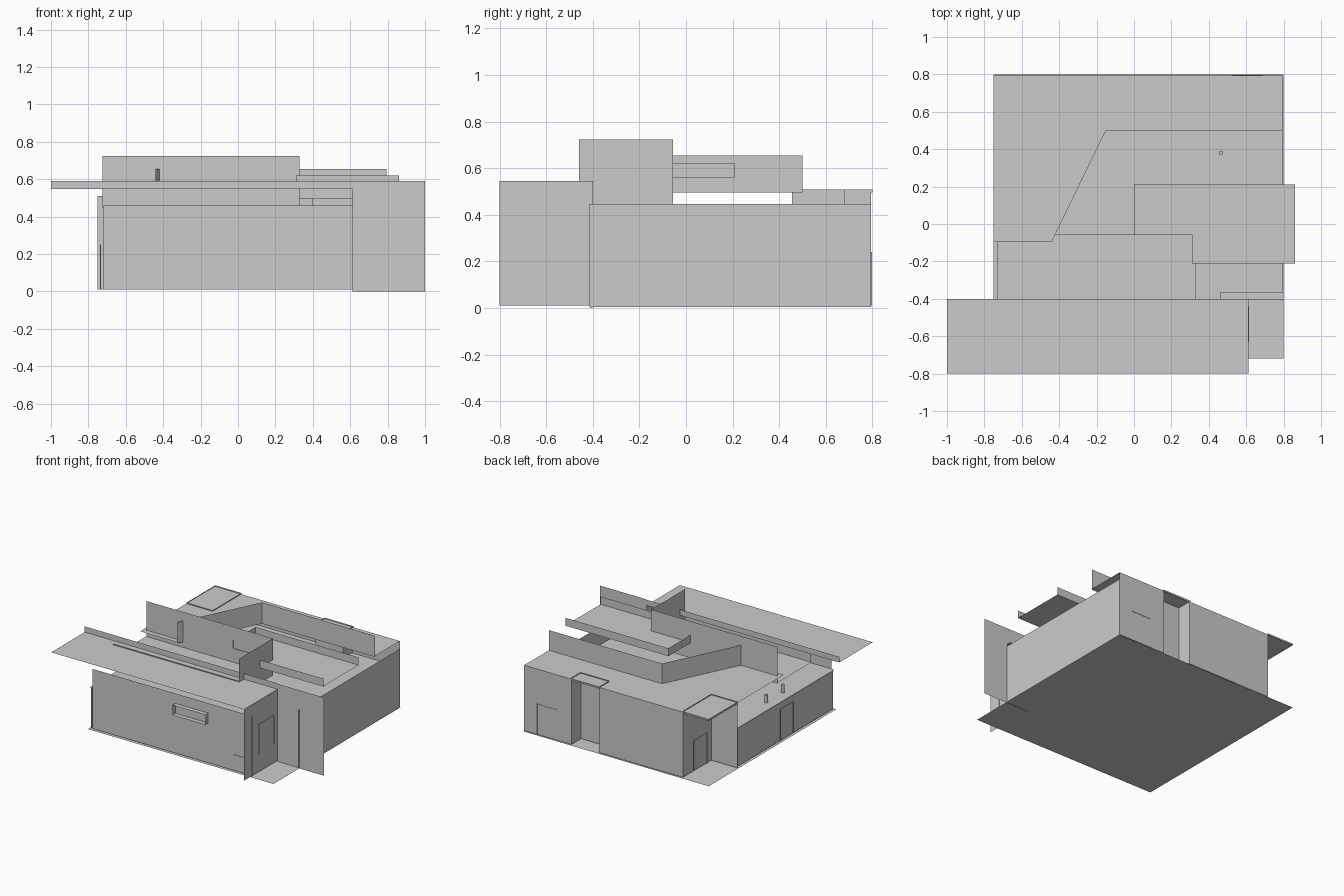
import bpy, bmesh, math

if "Cube" in bpy.data.objects:
    bpy.data.objects.remove(bpy.data.objects["Cube"])


def make(name, bm):
    me = bpy.data.meshes.new(name)
    bm.to_mesh(me)
    bm.free()
    ob = bpy.data.objects.new(name, me)
    bpy.context.collection.objects.link(ob)
    return ob


def sheet(name, faces):
    """One object made of thin flat panels, each a list of corner points."""
    bm = bmesh.new()
    for pts in faces:
        bm.faces.new([bm.verts.new(p) for p in pts])
    bmesh.ops.remove_doubles(bm, verts=bm.verts, dist=0.0005)
    return make(name, bm)


def flat(outline, z):
    return [(x, y, z) for x, y in outline]


def rect(x0, y0, x1, y1):
    return [(x0, y0), (x1, y0), (x1, y1), (x0, y1)]


def fence(path, z0, z1):
    """Upright panels along a plan path."""
    return [[(*a, z0), (*b, z0), (*b, z1), (*a, z1)] for a, b in zip(path, path[1:])]


def box(name, lo, hi):
    bm = bmesh.new()
    bmesh.ops.create_cube(bm, size=1)
    for v in bm.verts:
        v.co = [(lo[i] + hi[i]) / 2 + v.co[i] * (hi[i] - lo[i]) for i in range(3)]
    return make(name, bm)


def frame(name, axis, plane, a0, a1, z0, z1, t=0.005):
    """Door or window trim lying in an x or y plane."""
    bars = [(a0, a0 + t, z0, z1), (a1 - t, a1, z0, z1), (a0, a1, z1 - t, z1)]
    for i, (p, q, r, s) in enumerate(bars):
        lo, hi = (plane - t / 2, p, r), (plane + t / 2, q, s)
        if axis == 'y':
            lo, hi = (p, plane - t / 2, r), (q, plane + t / 2, s)
        box(f"{name}_{i}", lo, hi)


# ground floor plate and the ceiling deck, which steps in at the porches
sheet("floor", [flat(rect(-0.75, -0.72, 0.80, 0.80), 0.004)])
deck = [(-0.75, -0.70), (0.61, -0.70), (0.61, -0.40), (0.795, -0.40), (0.795, 0.79),
        (0.40, 0.79), (0.40, 0.68), (0.17, 0.68), (0.17, 0.79), (-0.53, 0.79),
        (-0.53, 0.455), (-0.75, 0.455)]
sheet("ceiling_deck", [flat(deck, 0.31)])

# front wall with a small projecting window surround
sheet("front_wall", fence([(-0.72, -0.705), (0.615, -0.705)], 0.01, 0.46))
wx0, wx1, wz0, wz1 = -0.03, 0.245, 0.31, 0.385
ring = [(wx0, wz0), (wx1, wz0), (wx1, wz1), (wx0, wz1), (wx0, wz0)]
sheet("front_window_surround",
      [[(a[0], -0.74, a[1]), (b[0], -0.74, b[1]), (b[0], -0.705, b[1]), (a[0], -0.705, a[1])]
       for a, b in zip(ring, ring[1:])])

# back wall with recessed door porch and open corner porch
back = [(0.795, 0.795), (0.40, 0.795), (0.40, 0.68), (0.17, 0.68), (0.17, 0.795),
        (-0.53, 0.795), (-0.53, 0.455), (-0.75, 0.455)]
sheet("back_walls", fence(back, 0.01, 0.503))

# remaining outer walls and the wing panels at the right
sheet("left_wall", fence([(-0.735, 0.455), (-0.735, -0.705)], 0.01, 0.31))
sheet("right_wall", fence([(0.798, -0.415), (0.798, 0.795)], 0.004, 0.447))
sheet("entry_side_wall", fence([(0.612, -0.80), (0.612, -0.40)], 0.01, 0.545))
sheet("wing_panel", fence([(0.612, -0.405), (1.0, -0.405)], 0.0, 0.59))
sheet("entry_ledge", [flat(rect(0.46, -0.405, 0.80, -0.365), 0.46)])

# front roof with upstand
sheet("front_roof", [flat(rect(-1.0, -0.80, 0.612, -0.40), 0.547)])
sheet("front_roof_upstand", fence([(-1.0, -0.40), (0.612, -0.40)], 0.547, 0.59))

# back roof, cut along the angled courtyard edge
edge = [(0.795, 0.50), (-0.15, 0.50), (-0.44, -0.095)]
sheet("back_roof", [flat([(0.795, 0.795), (-0.75, 0.795), (-0.75, -0.095)]
                         + edge[::-1], 0.503)])
sheet("courtyard_parapet", fence(edge, 0.495, 0.655))
for i, r in enumerate([(0.165, 0.68, 0.405, 0.80), (-0.75, 0.455, -0.53, 0.80)]):
    corners = rect(*r)
    sheet(f"porch_roof_trim_{i}", fence(corners + corners[:1], 0.496, 0.509))

# upper room: deck, tall screen with return, and low front wall
sheet("upper_deck", [flat(rect(-0.73, -0.455, 0.33, -0.055), 0.455)])
sheet("upper_screen", fence([(-0.725, -0.055), (0.33, -0.055), (0.33, -0.46)], 0.445, 0.723))
sheet("upper_front_wall", fence([(-0.725, -0.457), (0.33, -0.457)], 0.447, 0.554))

# stepped canopy: a low plate edged with upstand fascias
canopy = [(0.86, 0.21), (0.0, 0.21), (0.0, -0.06), (0.31, -0.06), (0.31, -0.21), (0.86, -0.21)]
sheet("canopy_plate", [flat(canopy, 0.562)])
sheet("canopy_fascia", fence(canopy[:3], 0.56, 0.62) + fence(canopy[4:], 0.56, 0.62))

# door and window trims
frame("back_door", 'y', 0.795, 0.52, 0.69, 0.01, 0.24)
frame("porch_door", 'x', -0.532, 0.50, 0.67, 0.01, 0.24)
frame("left_door", 'x', -0.736, -0.23, -0.07, 0.01, 0.25)
frame("side_window", 'x', 0.613, -0.63, -0.44, 0.15, 0.37)
frame("front_hatch", 'y', -0.706, 0.46, 0.61, 0.01, 0.13)
box("corner_post", (0.79, -0.41, 0.0), (0.796, -0.402, 0.42))

# small vents standing on the deck
for i, (x, y) in enumerate([(0.465, 0.38), (-0.67, 0.0), (-0.67, -0.2)]):
    bpy.ops.mesh.primitive_cylinder_add(vertices=12, radius=0.012, depth=0.06,
                                        location=(x, y, 0.34))
    bpy.context.object.name = f"vent_{i}"
